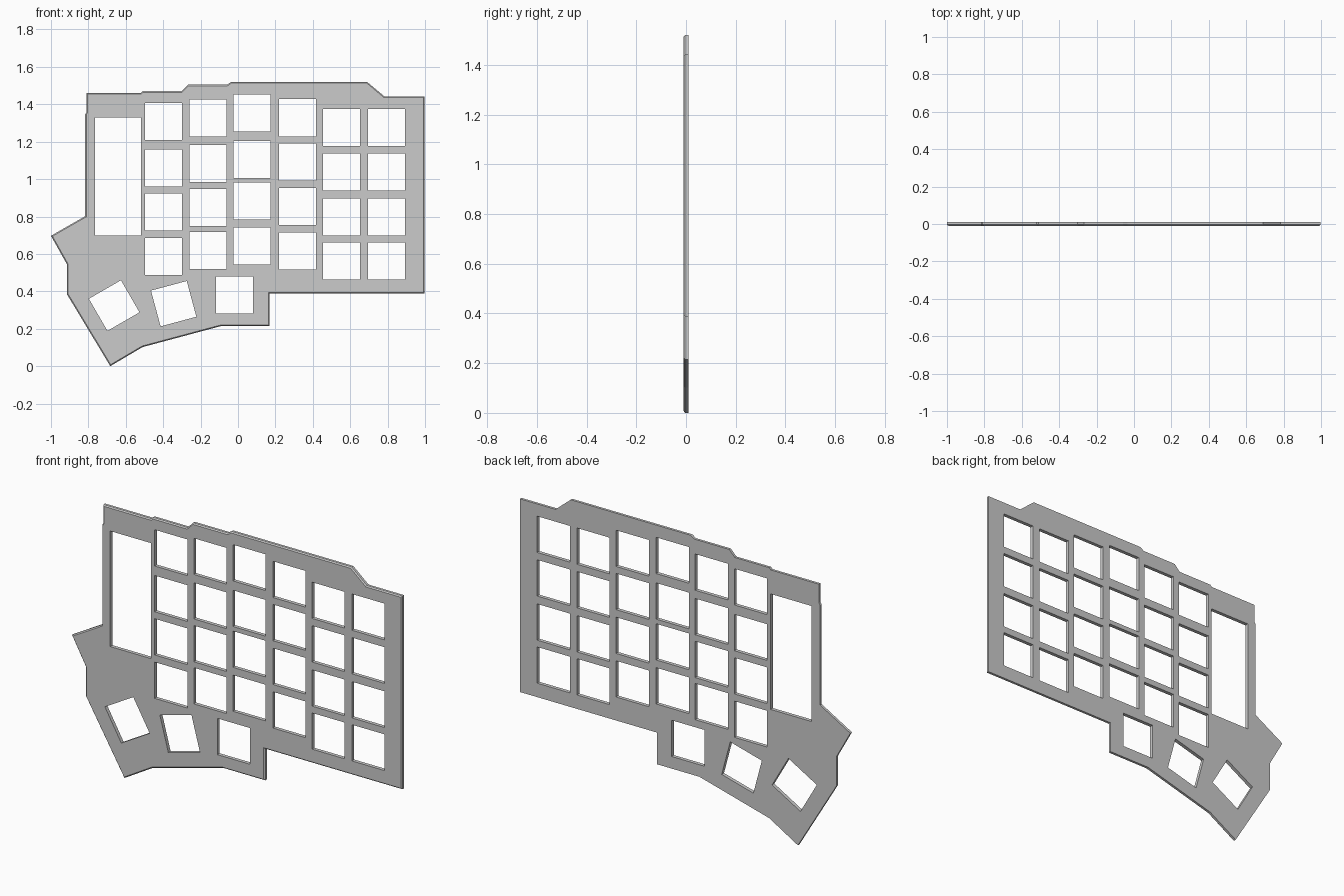
import bpy, bmesh, math
from mathutils import Vector

if "Cube" in bpy.data.objects:
    bpy.data.objects.remove(bpy.data.objects["Cube"])

HALF = 0.01       # half the plate thickness
CHAMFER = 0.006   # chamfer round the front outer edge
KEY = 0.198       # key opening size


def rect(cx, cz, w, h, angle=0):
    a = math.radians(angle)
    pts = [(-w / 2, -h / 2), (w / 2, -h / 2), (w / 2, h / 2), (-w / 2, h / 2)]
    return [Vector((cx + x * math.cos(a) - z * math.sin(a),
                    cz + x * math.sin(a) + z * math.cos(a))) for x, z in pts]


def inset(pts, d):
    # mitred inward offset of a clockwise outline
    out = []
    for i, p in enumerate(pts):
        a = (p - pts[i - 1]).normalized()
        b = (pts[(i + 1) % len(pts)] - p).normalized()
        n1, n2 = Vector((a.y, -a.x)), Vector((b.y, -b.x))
        out.append(p + (n1 + n2) * d / (1 + n1.dot(n2)))
    return out


def ring(bm, pts, y):
    return [bm.verts.new((p.x, y, p.y)) for p in pts]


def wall(bm, a, b):
    for i in range(len(a)):
        bm.faces.new((a[i - 1], a[i], b[i], b[i - 1]))


def cap(bm, rings, normal):
    edges = []
    for r in rings:
        for i in range(len(r)):
            e = bm.edges.get((r[i - 1], r[i])) or bm.edges.new((r[i - 1], r[i]))
            edges.append(e)
    bmesh.ops.triangle_fill(bm, edges=edges, use_beauty=True, normal=normal)


# outer outline, clockwise from the top left
outline = [Vector(p) for p in [
    (-0.81, 1.46), (-0.52, 1.46), (-0.51, 1.47), (-0.302, 1.47), (-0.268, 1.505),
    (-0.058, 1.505), (-0.036, 1.52), (0.69, 1.52), (0.782, 1.443), (0.997, 1.443),
    (0.997, 0.388), (0.168, 0.388), (0.168, 0.215), (-0.088, 0.215), (-0.51, 0.102),
    (-0.683, 0), (-0.915, 0.385), (-0.915, 0.545), (-1, 0.697), (-0.817, 0.802),
    (-0.817, 1.347), (-0.81, 1.358)]]

# key columns: x centre and the z centres of the openings
columns = [
    (-0.398, (1.309, 1.059, 0.823, 0.586)),
    (-0.161, (1.326, 1.083, 0.849, 0.619)),
    (0.075, (1.354, 1.105, 0.882, 0.642)),
    (0.317, (1.328, 1.092, 0.853, 0.615)),
    (0.553, (1.277, 1.039, 0.798, 0.563)),
    (0.794, (1.277, 1.039, 0.798, 0.563))]
holes = [rect(x, z, KEY, KEY) for x, zs in columns for z in zs]

# controller window and fanned thumb keys
holes.append(rect(-0.642, 1.0135, 0.246, 0.631))
for x, z, angle in [(-0.019, 0.38, 0), (-0.344, 0.334, 15), (-0.662, 0.324, 30)]:
    holes.append(rect(x, z, KEY, KEY, angle))

# plate: outer wall with chamfer, hole walls, then both faces
bm = bmesh.new()
front = [ring(bm, inset(outline, CHAMFER), -HALF)]
middle = ring(bm, outline, -HALF + CHAMFER)
back = [ring(bm, outline, HALF)]
wall(bm, front[0], middle)
wall(bm, middle, back[0])
for h in holes:
    f, b = ring(bm, h, -HALF), ring(bm, h, HALF)
    wall(bm, f, b)
    front.append(f)
    back.append(b)
cap(bm, front, (0, -1, 0))
cap(bm, back, (0, 1, 0))
bmesh.ops.recalc_face_normals(bm, faces=bm.faces[:])

mesh = bpy.data.meshes.new("keyboard_plate")
bm.to_mesh(mesh)
bm.free()
bpy.context.collection.objects.link(bpy.data.objects.new("keyboard_plate", mesh))
